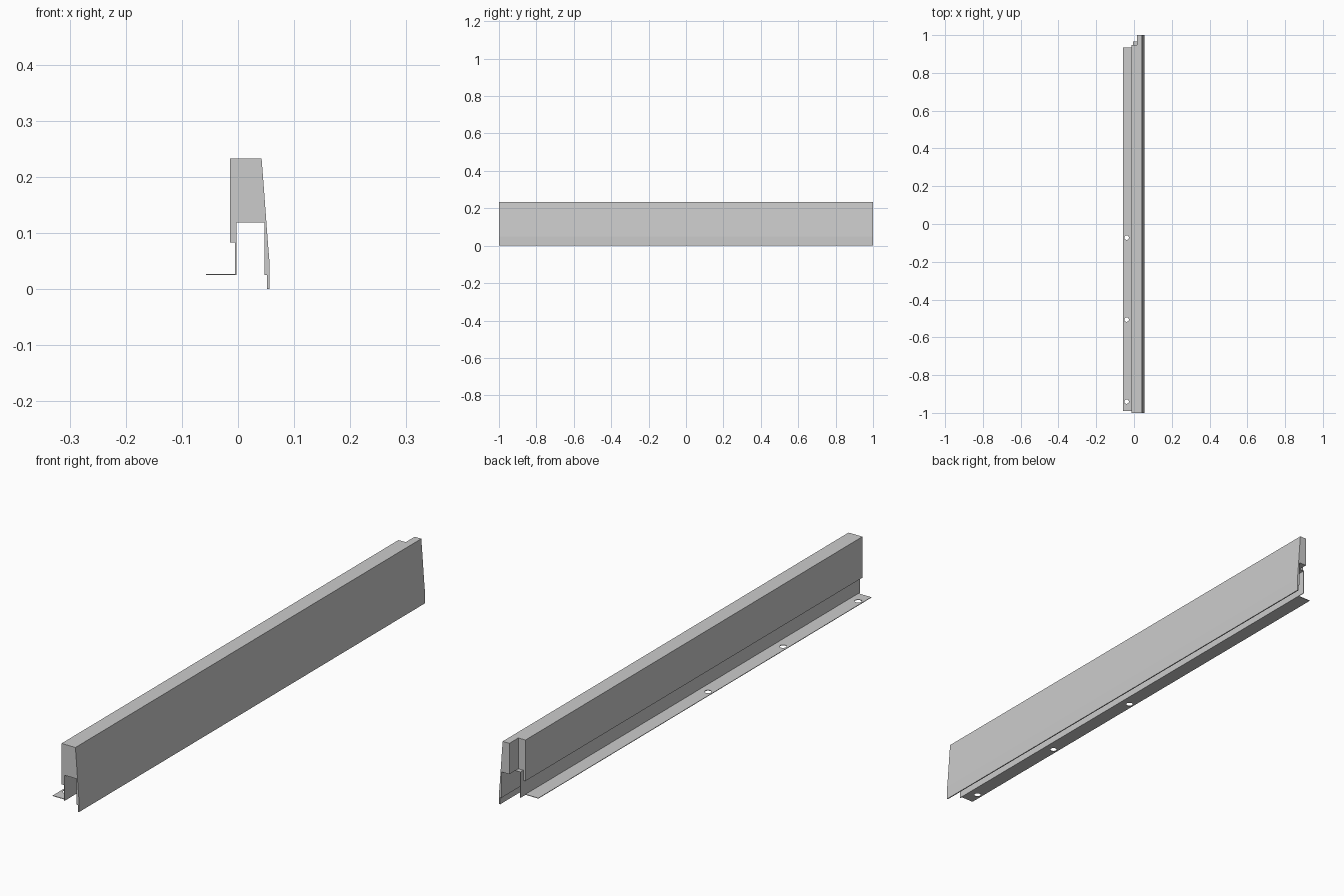
import bpy, bmesh

if "Cube" in bpy.data.objects:
    bpy.data.objects.remove(bpy.data.objects["Cube"])


def extrude_profile(name, pts, y0, y1):
    """Solid made by sweeping an x-z outline from y0 to y1."""
    bm = bmesh.new()
    face = bm.faces.new([bm.verts.new((x, y0, z)) for x, z in pts])
    new = bmesh.ops.extrude_face_region(bm, geom=[face])["geom"]
    for v in new:
        if isinstance(v, bmesh.types.BMVert):
            v.co.y = y1
    bmesh.ops.recalc_face_normals(bm, faces=bm.faces)
    me = bpy.data.meshes.new(name)
    bm.to_mesh(me)
    bm.free()
    ob = bpy.data.objects.new(name, me)
    bpy.context.collection.objects.link(ob)
    return ob


def cut(target, cutter):
    """Subtract cutter from target, then remove the cutter."""
    mod = target.modifiers.new("cut", "BOOLEAN")
    mod.operation = "DIFFERENCE"
    mod.solver = "EXACT"
    mod.object = cutter
    cutter.hide_render = True
    bpy.context.view_layer.objects.active = target
    bpy.ops.object.modifier_apply(modifier=mod.name)
    bpy.data.objects.remove(cutter)


# long cover: thick top, slightly bowed outer face, lip at the bottom
cover = extrude_profile("cover", [
    (-0.014, 0.233), (0.042, 0.233), (0.0465, 0.175), (0.0505, 0.12),
    (0.0535, 0.08), (0.056, 0.05), (0.056, 0.0), (0.052, 0.0),
    (0.052, 0.025), (0.047, 0.025), (0.047, 0.12), (-0.005, 0.12),
    (-0.005, 0.083), (-0.014, 0.083)], -1, 1)

# rear notch on the inner side of the cover
cut(cover, extrude_profile("notch_cutter", [
    (-0.05, 0.0), (0.015, 0.0), (0.015, 0.3), (-0.05, 0.3)], 0.948, 1.1))

# bent sheet: roof of the channel and upright leg
bracket = extrude_profile("bracket", [
    (0.047, 0.12), (-0.005, 0.12), (-0.005, 0.025), (-0.003, 0.025),
    (-0.003, 0.1185), (0.047, 0.1185)], -0.998, 0.965)

# mounting flange with screw holes
flange = extrude_profile("mounting_flange", [
    (-0.057, 0.025), (-0.003, 0.025), (-0.003, 0.027), (-0.057, 0.027)],
    -0.99, 0.935)
for y in (-0.94, -0.506, -0.072):
    bpy.ops.mesh.primitive_cylinder_add(
        vertices=32, radius=0.012, depth=0.05, location=(-0.039, y, 0.026))
    cut(flange, bpy.context.object)
